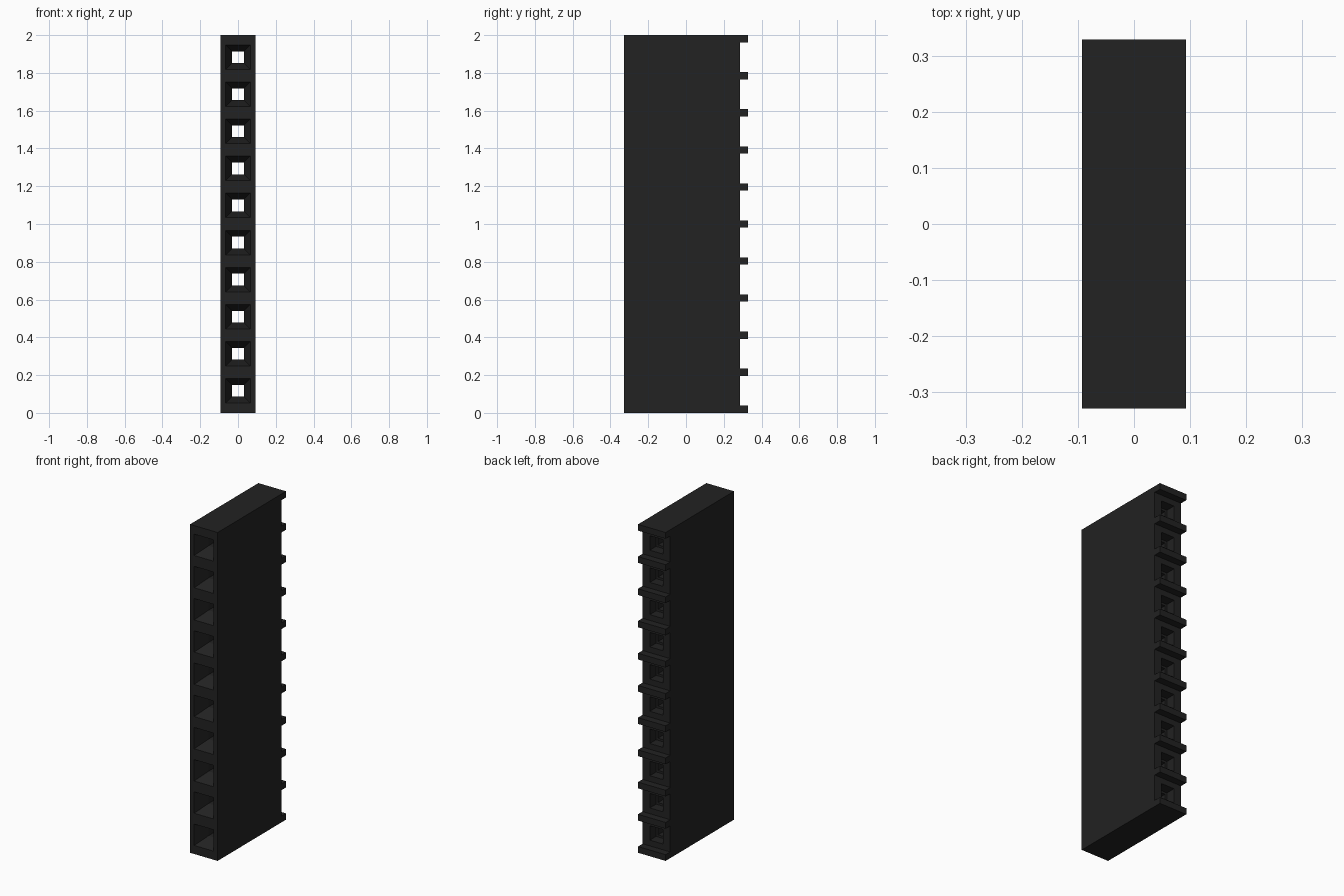
import bpy, bmesh

if "Cube" in bpy.data.objects:
    bpy.data.objects.remove(bpy.data.objects["Cube"])

PINS = 10
W = 0.093                       # half width
FRONT, BACK, RIB_BACK = -0.329, 0.285, 0.329
RIB = 0.038                     # rib thickness
PITCH = (2.0 - RIB) / PINS

plastic = bpy.data.materials.new("black_plastic")
plastic.diffuse_color = (0.016, 0.016, 0.016, 1)
plastic.use_nodes = True
plastic.node_tree.nodes["Principled BSDF"].inputs["Base Color"].default_value = plastic.diffuse_color


def make_object(name, bm):
    bmesh.ops.recalc_face_normals(bm, faces=bm.faces)
    mesh = bpy.data.meshes.new(name)
    bm.to_mesh(mesh)
    bm.free()
    mesh.materials.append(plastic)
    obj = bpy.data.objects.new(name, mesh)
    bpy.context.collection.objects.link(obj)
    return obj


def square_loft(bm, zc, sections):
    """Closed square duct along y from (y, half size) sections."""
    rings = [[bm.verts.new((sx * h, y, zc + sz * h))
              for sx, sz in ((-1, -1), (1, -1), (1, 1), (-1, 1))]
             for y, h in sections]
    for a, b in zip(rings, rings[1:]):
        for i in range(4):
            j = (i + 1) % 4
            bm.faces.new((a[i], a[j], b[j], b[i]))
    bm.faces.new(rings[0])
    bm.faces.new(rings[-1])


# Housing: comb-shaped side profile extruded across the width
profile = [(FRONT, 2.0), (FRONT, 0.0)]
for i in range(PINS + 1):
    z = i * PITCH
    if i > 0:
        profile.append((BACK, z))
    profile += [(RIB_BACK, z), (RIB_BACK, z + RIB)]
    if i < PINS:
        profile.append((BACK, z + RIB))
profile.pop(0)
profile.append((FRONT, 2.0))
bm = bmesh.new()
face = bm.faces.new([bm.verts.new((-W, y, z)) for y, z in profile])
new = bmesh.ops.extrude_face_region(bm, geom=[face])["geom"]
bmesh.ops.translate(bm, vec=(2 * W, 0, 0),
                    verts=[v for v in new if isinstance(v, bmesh.types.BMVert)])
housing = make_object("socket_housing", bm)

# Pin channels: front funnel, narrow throat, stepped rear opening
bm = bmesh.new()
for i in range(PINS):
    square_loft(bm, RIB / 2 + (i + 0.5) * PITCH, [
        (FRONT - 0.02, 0.065), (FRONT, 0.065), (FRONT + 0.09, 0.031),
        (BACK - 0.06, 0.031), (BACK - 0.06, 0.044), (BACK + 0.02, 0.044)])
cutter = make_object("pin_channel_cutter", bm)
cutter.hide_render = True

# Cut the channels and discard the helper
cut = housing.modifiers.new("pin_channels", "BOOLEAN")
cut.operation = "DIFFERENCE"
cut.solver = "EXACT"
cut.object = cutter
bpy.context.view_layer.objects.active = housing
housing.select_set(True)
bpy.ops.object.modifier_apply(modifier=cut.name)
bpy.data.objects.remove(cutter)
